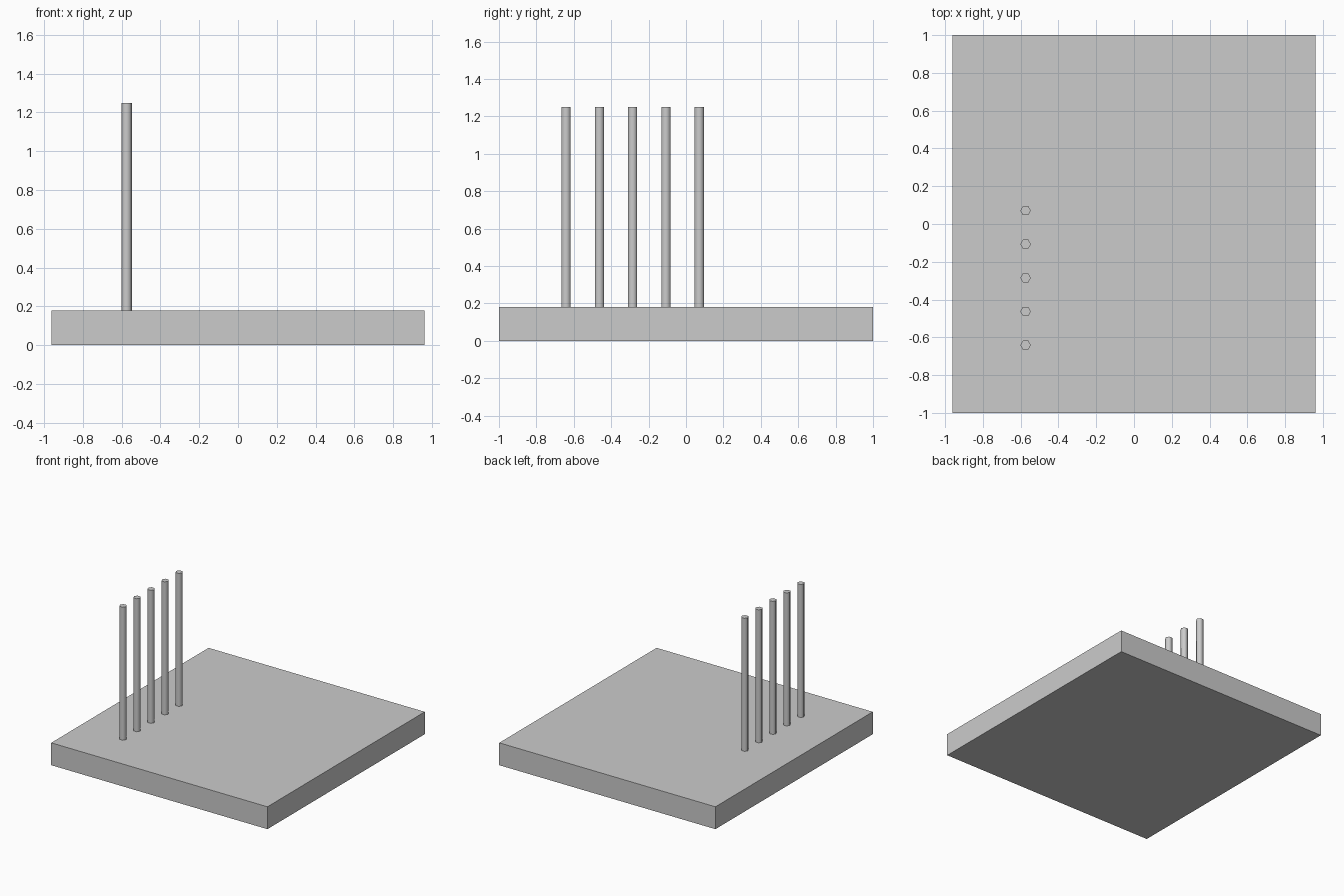
import bpy

if "Cube" in bpy.data.objects:
    bpy.data.objects.remove(bpy.data.objects["Cube"])

grey = bpy.data.materials.new("plain_grey")
grey.diffuse_color = (0.6, 0.6, 0.6, 1)
grey.use_nodes = True
grey.node_tree.nodes["Principled BSDF"].inputs["Base Color"].default_value = grey.diffuse_color

# Base slab
bpy.ops.mesh.primitive_cube_add(size=1, location=(0, 0, 0.09))
base = bpy.context.object
base.name = "base_slab"
base.scale = (1.924, 2.0, 0.18)
bpy.ops.object.transform_apply(location=False, rotation=False, scale=True)
base.data.materials.append(grey)

# Row of five thin six-sided rods, with points facing left and right
for i in range(5):
    bpy.ops.mesh.primitive_cylinder_add(
        vertices=6, radius=0.028, depth=1.07,
        location=(-0.574, -0.641 + 0.178 * i, 0.715), rotation=(0, 0, 1.5707963))
    rod = bpy.context.object
    rod.name = f"rod_{i + 1}"
    rod.data.materials.append(grey)
    # Smooth sides, flat end caps
    bpy.ops.object.shade_smooth_by_angle(angle=1.22)
